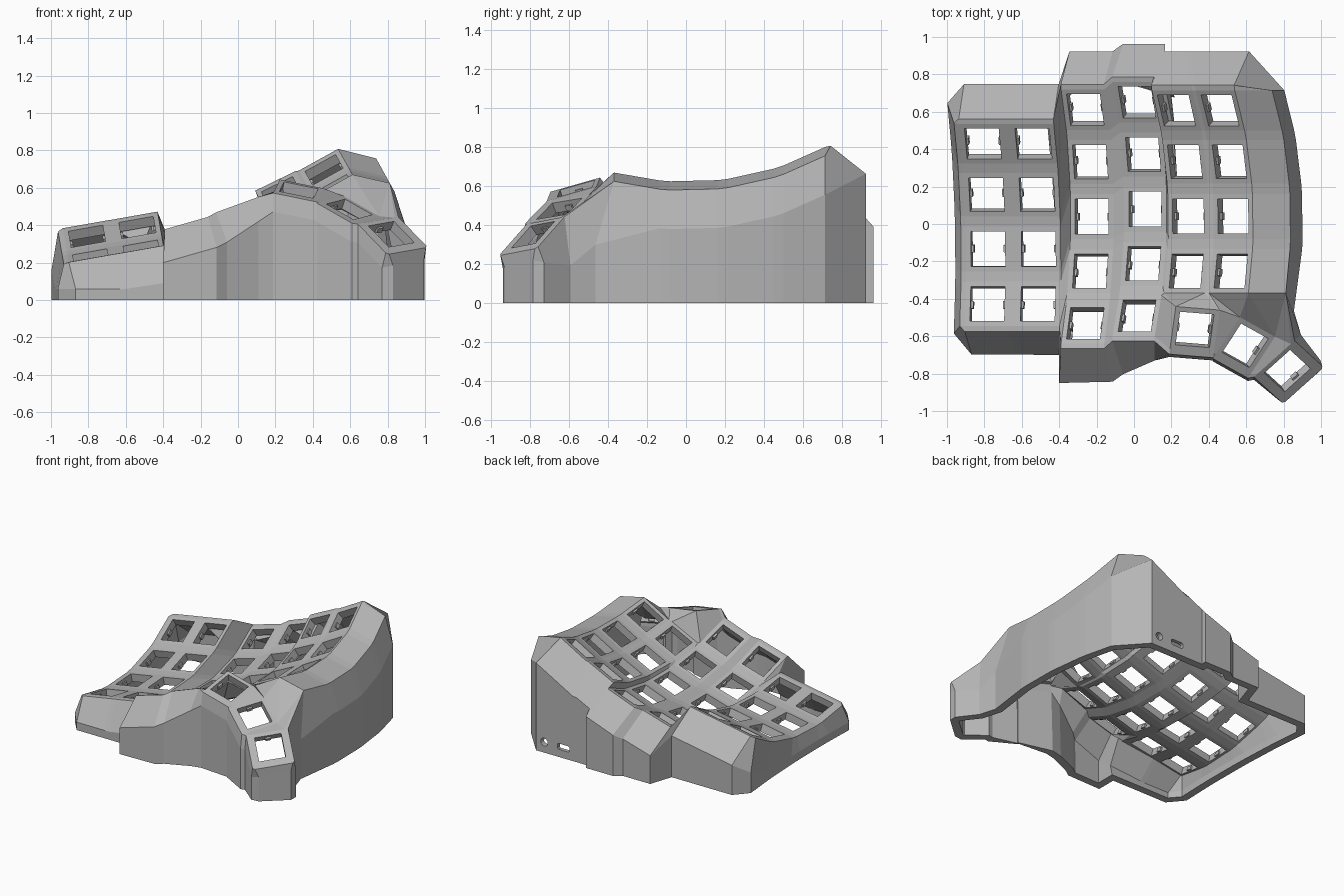
import bpy, bmesh, math
from mathutils import Matrix, Vector

if "Cube" in bpy.data.objects:
    bpy.data.objects.remove(bpy.data.objects["Cube"])

R, STEP = 1.33, 0.2215          # bowl radius of a column, angle between rows
HALF, HOLE = 0.12, 0.093        # half sizes of a key frame and of its hole
THICK = 0.058

# column: centre x, y, z, sideways tilt in degrees, row angle offset, number of rows
COLUMNS = [
    (-0.78, -0.20, 0.185, 10, 0.05, 4),
    (-0.51, -0.20, 0.232, 10, 0.05, 4),
    (-0.225, 0.04, 0.232, 16, 0.0, 5),
    (0.06, 0.08, 0.335, 20, 0.0, 5),
    (0.29, 0.005, 0.452, 26, 0.027, 4),
    (0.53, 0.005, 0.57, 29, 0.027, 4),
]
# thumb key: centre, outward (descending) axis, sideways axis
THUMBS = [
    ((0.325, -0.565, 0.588), (0.985, -0.08, -0.2), (0.1, 0.93, 0.27)),
    ((0.595, -0.65, 0.485), (0.79, -0.44, -0.45), (0.48, 0.80, 0.15)),
    ((0.82, -0.785, 0.352), (0.58, -0.53, -0.60), (0.74, 0.65, 0.12)),
]

grey = bpy.data.materials.new("case grey")
grey.diffuse_color = (0.46, 0.46, 0.46, 1)
grey.use_nodes = True
grey.node_tree.nodes["Principled BSDF"].inputs["Base Color"].default_value = grey.diffuse_color


def column_matrix(c, r):
    x, y, z, tilt, off, _ = COLUMNS[c]
    a = (2 - r) * STEP + off
    return (Matrix.Translation((x, y, z)) @ Matrix.Rotation(-math.radians(tilt), 4, 'Y')
            @ Matrix.Translation((0, R * math.sin(a), R * (1 - math.cos(a))))
            @ Matrix.Rotation(a, 4, 'X'))


def thumb_matrix(centre, u, v):
    u = Vector(u).normalized()
    v = Vector(v)
    v = (v - u * v.dot(u)).normalized()
    m = Matrix((u, v, u.cross(v))).transposed().to_4x4()
    return Matrix.Translation(centre) @ m


def finish(bm, name):
    mesh = bpy.data.meshes.new(name)
    bm.to_mesh(mesh)
    bm.free()
    mesh.materials.append(grey)
    ob = bpy.data.objects.new(name, mesh)
    bpy.context.collection.objects.link(ob)
    return ob


bm = bmesh.new()
mats, K = {}, {}
CORNERS = {'tl': (-1, 1), 'tr': (1, 1), 'br': (1, -1), 'bl': (-1, -1)}


def face(*vs):
    out = []
    for v in vs:
        if v not in out:
            out.append(v)
    if len(out) > 2 and not bm.faces.get(out):
        return bm.faces.new(out)


def add_key(name, m):
    # square frame around one switch hole
    mats[name] = m
    outer = {n: bm.verts.new(m @ Vector((a * HALF, b * HALF, 0))) for n, (a, b) in CORNERS.items()}
    inner = {n: bm.verts.new(m @ Vector((a * HOLE, b * HOLE, 0))) for n, (a, b) in CORNERS.items()}
    names = list(CORNERS)
    for i, n in enumerate(names):
        k = names[(i + 1) % 4]
        face(outer[n], outer[k], inner[k], inner[n])
    for n in names:
        K[name + (n,)] = outer[n]


for c, col in enumerate(COLUMNS):
    for r in range(col[5]):
        add_key((c, r), column_matrix(c, r))
for i, t in enumerate(THUMBS):
    add_key(('T', i), thumb_matrix(*t))

# webbing between rows, columns and at the crossings
for c, col in enumerate(COLUMNS):
    for r in range(col[5] - 1):
        face(K[c, r, 'bl'], K[c, r, 'br'], K[c, r + 1, 'tr'], K[c, r + 1, 'tl'])
    if c < 5:
        rows = min(col[5], COLUMNS[c + 1][5])
        for r in range(rows):
            face(K[c, r, 'tr'], K[c, r, 'br'], K[c + 1, r, 'bl'], K[c + 1, r, 'tl'])
            if r < rows - 1:
                face(K[c, r, 'br'], K[c, r + 1, 'tr'], K[c + 1, r + 1, 'tl'], K[c + 1, r, 'bl'])
face(K[1, 3, 'br'], K[2, 4, 'tl'], K[2, 3, 'bl'])
face(K[1, 3, 'br'], K[2, 4, 'bl'], K[2, 4, 'tl'])

# webbing of the thumb cluster
T = lambda i, n: K['T', i, n]
for i in (0, 1):
    face(T(i, 'tr'), T(i, 'br'), T(i + 1, 'bl'), T(i + 1, 'tl'))
face(K[3, 4, 'tr'], K[3, 4, 'br'], T(0, 'bl'), T(0, 'tl'))

# flat shoulder along the right edge
chain = [K[5, r, n] for r in range(4) for n in ('tr', 'br')]
shoulder = [bm.verts.new(v.co + Vector((0.2, 0, -0.045))) for v in chain]
for i in range(7):
    face(chain[i], chain[i + 1], shoulder[i + 1], shoulder[i])

# sloped fill between the main keys and the thumb keys
a4, b4, a5, b5, S = K[4, 3, 'bl'], K[4, 3, 'br'], K[5, 3, 'bl'], K[5, 3, 'br'], shoulder[-1]
for tri in ((K[3, 3, 'br'], K[3, 4, 'tr'], a4), (K[3, 4, 'tr'], T(0, 'tl'), a4),
            (a4, T(0, 'tl'), b4), (T(0, 'tl'), T(0, 'tr'), b4), (b4, T(0, 'tr'), a5),
            (T(0, 'tr'), T(1, 'tl'), a5), (a5, T(1, 'tl'), b5), (b5, T(1, 'tl'), T(1, 'tr')),
            (b5, T(1, 'tr'), S), (S, T(1, 'tr'), T(2, 'tl'))):
    face(*tri)

# outer walls: plate corner, lip, flared point and ground point
rim = []


def wall(v, lip, flare):
    q = Vector(flare)
    q.z = max(q.z, 0.06)
    e = bm.verts.new(lip) if lip else v
    rim.append((v, e, bm.verts.new(q), bm.verts.new((q.x, q.y, 0))))


def key_wall(key, n, side, flare=None, slide=0):
    v, m = K[key + (n,)], mats[key].to_3x3()
    x, y = side
    lip = v.co + m @ Vector((x * 0.028, y * 0.028, -0.006))
    wall(v, lip, flare or v.co + m @ Vector((x * 0.1 + slide, y * 0.115, -0.235)))


LEFT, BACK, FRONT = (-1, 0), (0, 1), (0, -1)
for r in (3, 2, 1, 0):
    for n in ('bl', 'tl'):
        key_wall((0, r), n, LEFT)
for c in range(6):
    key_wall((c, 0), 'tl', BACK, slide=-0.115 if c == 5 else 0)
    key_wall((c, 0), 'tr', BACK, slide=-0.115 if c == 4 else 0)
port_index = len(rim) - 2
for v in shoulder[:-1]:
    wall(v, None, v.co + Vector((0.065, 0, -0.2)))
wall(S, None, (0.855, -0.465, 0.3))
for i, n, side, off in ((2, 'tl', (0, 1), (0.035, 0.03, -0.25)),
                        (2, 'tr', (0.5, 1), (-0.01, 0.03, -0.08)), (2, 'tr', (1, 0.5), (-0.01, -0.01, -0.06)),
                        (2, 'br', (1, -0.5), (0.02, 0.02, -0.06)), (2, 'br', (0.5, -1), (-0.02, 0.015, -0.08)),
                        (2, 'bl', (0, -1), (0, -0.015, -0.1)),
                        (1, 'br', (0, -1), (0, -0.015, -0.1)), (1, 'bl', (0, -1), (0, -0.015, -0.1)),
                        (0, 'br', (0, -1), (0, -0.015, -0.1)), (0, 'bl', (0, -1), (0, -0.015, -0.1))):
    lip = T(i, n).co + mats['T', i].to_3x3() @ Vector((side[0] * 0.027, side[1] * 0.027, 0))
    wall(T(i, n), lip, lip + Vector(off))
key_wall((3, 4), 'br', FRONT, (0.11, -0.73, 0.42))
key_wall((3, 4), 'bl', FRONT)
key_wall((2, 4), 'br', FRONT)
key_wall((2, 4), 'bl', FRONT, (-0.4, -0.85, 0.2))
key_wall((1, 3), 'br', FRONT, (-0.4, -0.70, 0.09))
key_wall((1, 3), 'bl', FRONT)
key_wall((0, 3), 'br', FRONT)
key_wall((0, 3), 'bl', FRONT)


def loop_edges(vs):
    return [bm.edges.get((a, b)) or bm.edges.new((a, b)) for a, b in zip(vs, vs[1:] + vs[:1])]


for i, (p, e, q, g) in enumerate(rim):
    p2, e2, q2, g2 = rim[(i + 1) % len(rim)]
    face(p, p2, e2, e)
    face(e, e2, q2, q)
    if i != port_index:
        face(q, q2, g2, g)
        continue
    # back panel with a round port and a slot port
    edges = loop_edges([q, q2, g2, g])

    def port(t, z, pts):
        base = g.co.lerp(g2.co, t)
        return loop_edges([bm.verts.new(base + Vector((x, 0, z + y))) for x, y in pts])

    ring = [(0.03 * math.cos(k * math.pi / 6), 0.03 * math.sin(k * math.pi / 6)) for k in range(12)]
    slot = [(-0.05, -0.014), (-0.042, -0.022), (0.042, -0.022), (0.05, -0.014),
            (0.05, 0.014), (0.042, 0.022), (-0.042, 0.022), (-0.05, 0.014)]
    edges += port(0.78, 0.08, ring) + port(0.26, 0.08, slot)
    bmesh.ops.triangle_fill(bm, use_beauty=True, edges=edges, normal=(0, 1, 0))

bmesh.ops.recalc_face_normals(bm, faces=bm.faces[:])
bm.normal_update()
if K[2, 2, 'tl'].link_faces[0].normal.z < 0:
    bmesh.ops.reverse_faces(bm, faces=bm.faces[:])
case = finish(bm, "keyboard_case")
mod = case.modifiers.new("shell", 'SOLIDIFY')
mod.thickness = THICK
mod.offset = -1
mod.use_even_offset = True
mod.thickness_clamp = 0.4

# small retaining nubs on both sides of every switch hole
bm = bmesh.new()
for m in mats.values():
    for s in (-1, 1):
        bmesh.ops.create_cube(bm, size=1, matrix=m @ Matrix.Translation((s * HOLE, 0, -0.038))
                              @ Matrix.Diagonal((0.024, 0.04, 0.03, 1)))
finish(bm, "switch_nubs")
